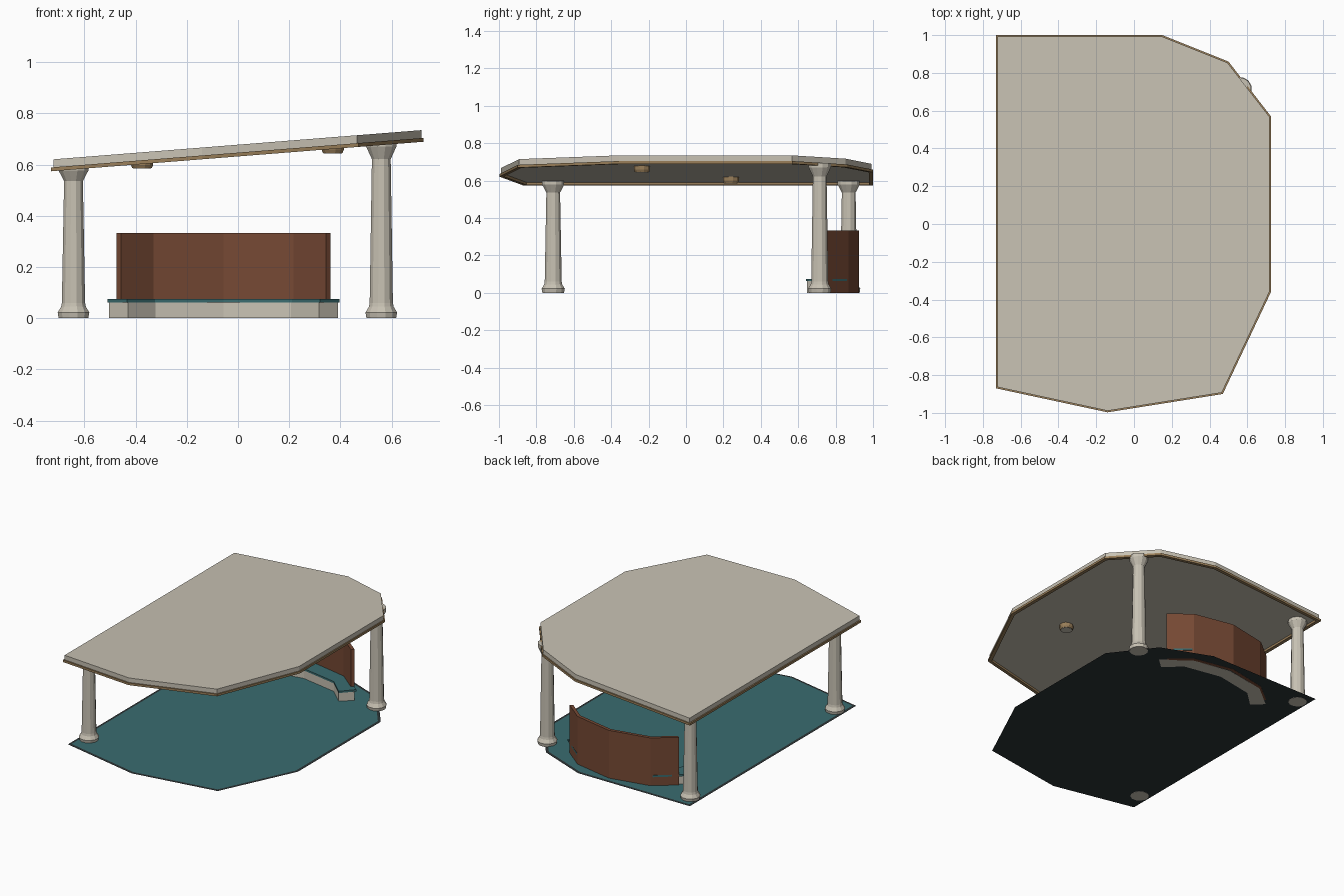
import bpy, bmesh, math

if "Cube" in bpy.data.objects:
    bpy.data.objects.remove(bpy.data.objects["Cube"])


def material(name, color):
    m = bpy.data.materials.new(name)
    m.diffuse_color = (*color, 1)
    m.use_nodes = True
    m.node_tree.nodes["Principled BSDF"].inputs["Base Color"].default_value = m.diffuse_color
    return m


CREAM = material("cream", (0.58, 0.54, 0.455))
TAN = material("tan", (0.32, 0.21, 0.10))
TEAL = material("teal", (0.042, 0.15, 0.16))
DARK = material("dark_slate", (0.025, 0.035, 0.037))
BROWN = material("brown", (0.18, 0.066, 0.034))


def finish(name, bm, *mats):
    bmesh.ops.recalc_face_normals(bm, faces=bm.faces)
    me = bpy.data.meshes.new(name)
    bm.to_mesh(me)
    bm.free()
    for m in mats:
        me.materials.append(m)
    ob = bpy.data.objects.new(name, me)
    bpy.context.collection.objects.link(ob)
    return ob


# Shared plan outline of roof and floor (counter-clockwise)
OUTLINE = [(-0.73, 1.0), (-0.73, -0.87), (-0.14, -0.997), (0.47, -0.9),
           (0.725, -0.36), (0.725, 0.57), (0.5, 0.86), (0.15, 1.0)]


def inset(pts, d):
    """Move every edge of a convex outline inwards by d."""
    out = []
    for i, (x, y) in enumerate(pts):
        (px, py), (nx, ny) = pts[i - 1], pts[(i + 1) % len(pts)]
        a = math.atan2(y - py, x - px) + math.pi / 2
        b = math.atan2(ny - y, nx - x) + math.pi / 2
        m = (math.cos(a) + math.cos(b), math.sin(a) + math.sin(b))
        k = d / (1 + math.cos(a - b))
        out.append((x + m[0] * k, y + m[1] * k))
    return out


def roof_z(x, drop):
    return 0.678 + 0.0793 * x - drop


def ring_verts(bm, pts, zf):
    return [bm.verts.new((x, y, zf(x))) for x, y in pts]


def bridge(bm, a, b):
    n = len(a)
    for i in range(n):
        bm.faces.new((a[i], a[(i + 1) % n], b[(i + 1) % n], b[i]))


# Sloped roof slab
bm = bmesh.new()
slab = inset(OUTLINE, 0.008)
lo = ring_verts(bm, slab, lambda x: roof_z(x, 0.031))
hi = ring_verts(bm, slab, lambda x: roof_z(x, 0))
bm.faces.new(lo)
bm.faces.new(hi)
bridge(bm, lo, hi)
finish("roof_slab", bm, CREAM)

# Trim ring hanging below the slab edge
bm = bmesh.new()
loops = [ring_verts(bm, inset(OUTLINE, d), lambda x, h=h: roof_z(x, h))
         for d, h in ((0, 0.031), (0, 0.046), (0.022, 0.046), (0.022, 0.031))]
for i in range(4):
    bridge(bm, loops[i], loops[(i + 1) % 4])
finish("roof_trim", bm, TAN)

# Paper-thin floor: dark border sheet with a teal carpet on it
floor = [(x * 0.972, y * 0.972) for x, y in OUTLINE]
for name, pts, z, mat in (("floor_border", floor, 0.001, DARK),
                          ("floor_carpet", inset(floor, 0.018), 0.003, TEAL)):
    bm = bmesh.new()
    bm.faces.new(ring_verts(bm, pts, lambda x: z)).normal_update()
    finish(name, bm, mat)


def lathe(name, profile, x, y, sides, mat):
    bm = bmesh.new()
    rings = [[bm.verts.new((x + r * math.cos(t), y + r * math.sin(t), z))
              for t in (2 * math.pi * (i + 0.5) / sides for i in range(sides))]
             for r, z in profile]
    for a, b in zip(rings, rings[1:]):
        bridge(bm, a, b)
    bm.faces.new(rings[0])
    bm.faces.new(rings[-1])
    return finish(name, bm, mat)


# Tapered columns with flared capitals
for name, x, y in (("column_front_left", -0.643, -0.71),
                   ("column_back_left", -0.643, 0.87),
                   ("column_back_right", 0.56, 0.715)):
    h = roof_z(x, 0.028)
    lathe(name, [(0.06, 0), (0.064, 0.022), (0.05, 0.045), (0.047, 0.06),
                 (0.038, 0.895 * h), (0.061, 0.965 * h), (0.061, h)],
          x, y, 12, CREAM)

# Ceiling lights: tan housing with a cream lens
for side, x, y in (("left", -0.375, 0.24), ("right", 0.37, -0.235)):
    z = roof_z(x, 0.061)
    lathe("light_housing_" + side, [(0.04, z), (0.045, z + 0.012), (0.045, z + 0.036)],
          x, y, 12, TAN)
    lathe("light_lens_" + side, [(0.037, z - 0.002), (0.037, z + 0.002)], x, y, 12, CREAM)


def arc_strip(name, inner, outer, z0, z1, mat):
    """Faceted curved strip; half paths are mirrored about x = CX."""
    bm = bmesh.new()
    cx = -0.057

    def full(half):
        return half + [(2 * cx - x, y) for x, y in reversed(half[:-1])]
    rings = [[bm.verts.new(p) for p in ((*i, z0), (*o, z0), (*o, z1), (*i, z1))]
             for i, o in zip(full(inner), full(outer))]
    for a, b in zip(rings, rings[1:]):
        bridge(bm, a, b)
    bm.faces.new(rings[0])
    bm.faces.new(rings[-1])
    return finish(name, bm, mat)


# Curved bench with seat pad, and the panelled backrest wall
arc_strip("bench_base", [(-0.43, 0.648), (-0.322, 0.75), (-0.057, 0.80)],
          [(-0.505, 0.715), (-0.345, 0.845), (-0.057, 0.895)], 0, 0.062, CREAM)
arc_strip("bench_pad", [(-0.434, 0.642), (-0.325, 0.744), (-0.057, 0.794)],
          [(-0.51, 0.727), (-0.35, 0.86), (-0.057, 0.905)], 0.062, 0.075, TEAL)
arc_strip("back_wall", [(-0.458, 0.742), (-0.33, 0.846), (-0.057, 0.902)],
          [(-0.475, 0.757), (-0.337, 0.868), (-0.057, 0.925)], 0, 0.333, BROWN)
